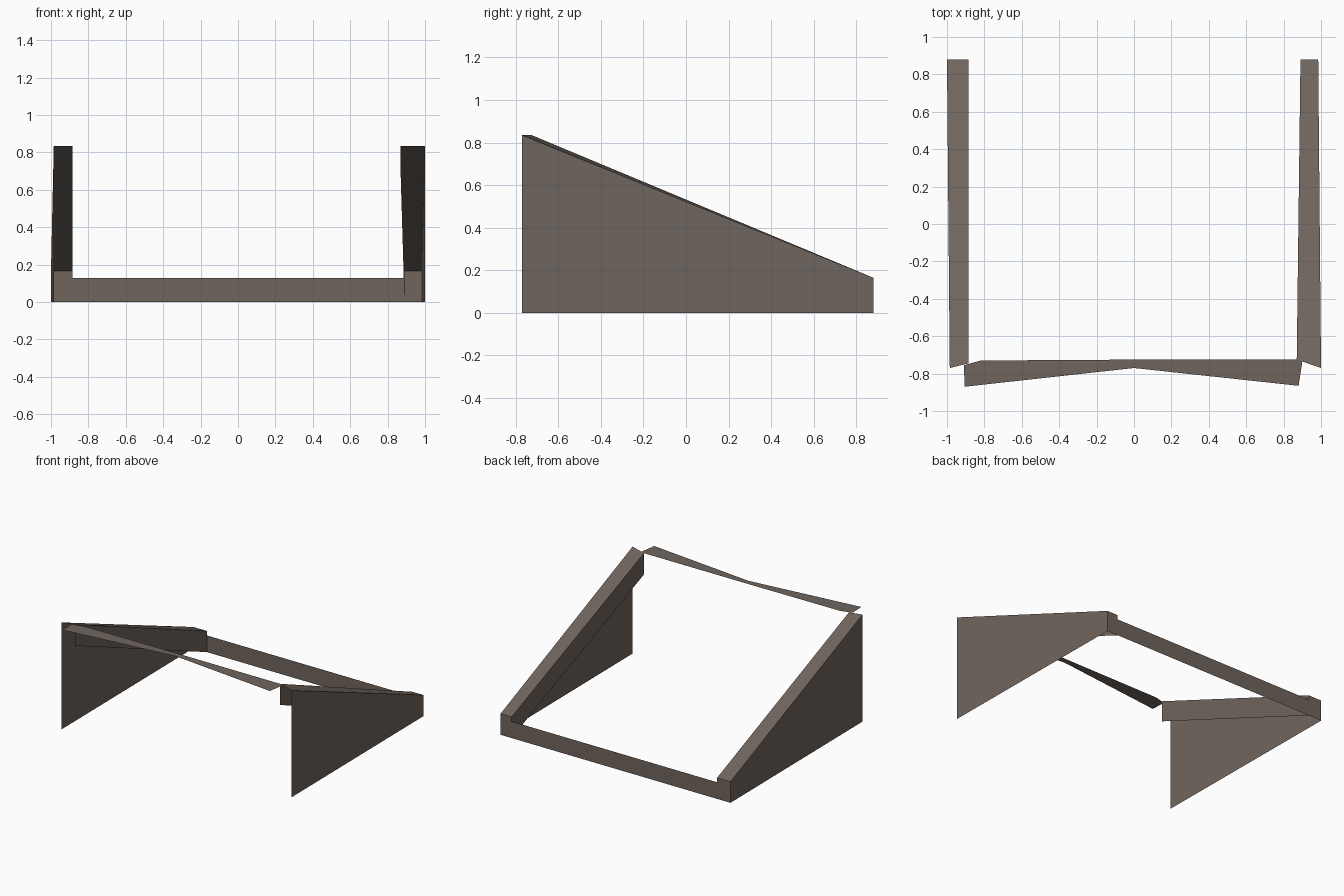
import bpy

if "Cube" in bpy.data.objects:
    bpy.data.objects.remove(bpy.data.objects["Cube"])

# One weathered grey-brown for the whole frame
brown = bpy.data.materials.new("grey_brown")
brown.diffuse_color = (0.16, 0.13, 0.11, 1)
brown.use_nodes = True
brown.node_tree.nodes["Principled BSDF"].inputs["Base Color"].default_value = brown.diffuse_color

TOP, LOW, DROP = 0.835, 0.165, 0.165   # high front, low back, lip depth
BACK = 0.88


def sheet(name, verts, faces):
    """Thin sheet part made of flat faces."""
    mesh = bpy.data.meshes.new(name)
    mesh.from_pydata(verts, [], faces)
    mesh.materials.append(brown)
    obj = bpy.data.objects.new(name, mesh)
    bpy.context.collection.objects.link(obj)
    return obj


def side(label, of, ob, inf, inb, yin):
    """Wedge wall, sloped rail, hanging inner lip and back end cap.
    of/ob: outer x at front/back, inf/inb: inner x at front/back."""
    yo = -0.77
    o_f, o_b = (of, yo, TOP), (ob, BACK, LOW)
    i_f, i_b = (inf, yin, TOP), (inb, BACK, LOW)
    g_f, g_b = (of, yo, 0), (ob, BACK, 0)
    l_f, l_b = (inf, yin, TOP - DROP), (inb, BACK, 0)
    flip = of > 0
    quad = (0, 1, 2, 3) if flip else (3, 2, 1, 0)
    sheet(label + "_wall", [g_f, g_b, o_b, o_f], [quad])
    sheet(label + "_rail", [o_f, o_b, i_b, i_f], [quad])
    sheet(label + "_inner_lip", [i_f, i_b, l_b, l_f], [quad])
    sheet(label + "_end_cap", [g_b, l_b, i_b, o_b], [quad])


side("left", -0.985, -1.0, -0.885, -0.885, -0.745)
side("right", 1.0, 0.985, 0.87, 0.89, -0.725)

# Low bar across the back
sheet("back_bar", [(0.89, BACK, 0), (-0.885, BACK, 0),
                   (-0.885, BACK, 0.13), (0.89, BACK, 0.13)], [(0, 1, 2, 3)])

# Flat strip across the high front, pinched in the middle
sheet("front_strip",
      [(-0.905, -0.87, TOP), (0, -0.77, TOP), (0.88, -0.865, TOP),
       (0.90, -0.735, TOP), (0.87, -0.725, TOP), (0, -0.725, TOP),
       (-0.82, -0.73, TOP), (-0.91, -0.755, TOP)],
      [(0, 1, 5, 6, 7), (1, 2, 3, 4, 5)])
